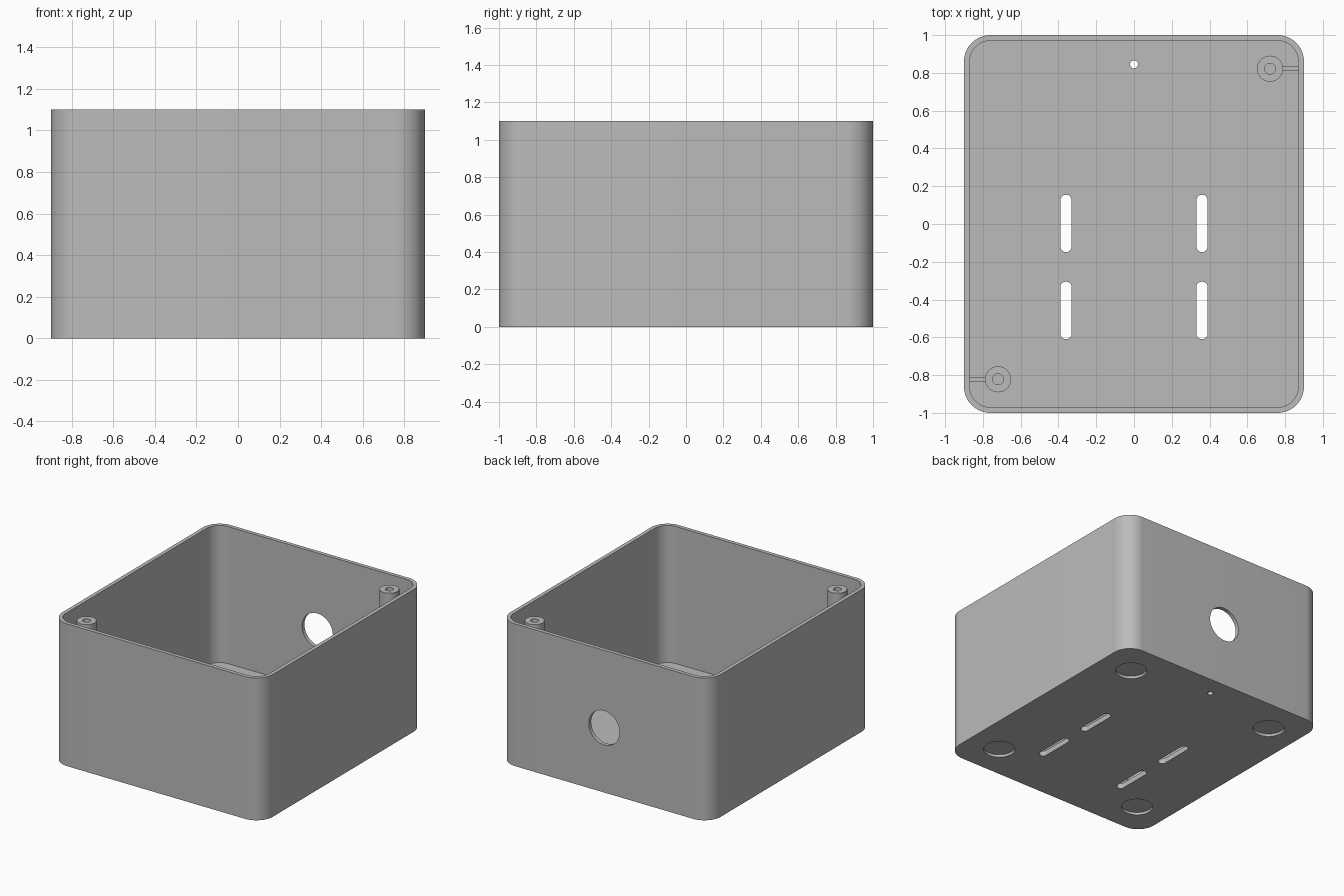
import bpy, bmesh, math
from mathutils import Matrix, Vector

if "Cube" in bpy.data.objects:
    bpy.data.objects.remove(bpy.data.objects["Cube"])

W, L, H = 1.8, 2.0, 1.1
WALL, FLOOR, R = 0.03, 0.04, 0.14

grey = bpy.data.materials.new("plain grey")
grey.diffuse_color = (0.5, 0.5, 0.5, 1)
grey.use_nodes = True
grey.node_tree.nodes["Principled BSDF"].inputs["Base Color"].default_value = grey.diffuse_color


def rounded_rect(w, l, r, seg):
    """Outline of a rectangle with rounded corners, centred on the origin."""
    pts = []
    for i, (sx, sy) in enumerate(((1, 1), (-1, 1), (-1, -1), (1, -1))):
        for k in range(seg + 1):
            a = math.pi / 2 * (i + k / seg)
            pts.append((sx * (w / 2 - r) + r * math.cos(a),
                        sy * (l / 2 - r) + r * math.sin(a)))
    return pts


def circle(r, n=48):
    return [(r * math.cos(2 * math.pi * k / n), r * math.sin(2 * math.pi * k / n))
            for k in range(n)]


def prism(name, outline, z0, z1, at=(0, 0, 0), rot=None):
    """Extrude an outline from z0 to z1, then turn and place it."""
    bm = bmesh.new()
    base = bm.faces.new([bm.verts.new((x, y, z0)) for x, y in outline])
    top = bmesh.ops.extrude_face_region(bm, geom=[base])["geom"]
    bmesh.ops.translate(bm, vec=(0, 0, z1 - z0),
                        verts=[v for v in top if isinstance(v, bmesh.types.BMVert)])
    bmesh.ops.remove_doubles(bm, verts=bm.verts, dist=1e-5)
    bmesh.ops.recalc_face_normals(bm, faces=bm.faces)
    bm.transform(Matrix.Translation(Vector(at)) @ (rot or Matrix()))
    me = bpy.data.meshes.new(name)
    bm.to_mesh(me)
    bm.free()
    me.materials.append(grey)
    ob = bpy.data.objects.new(name, me)
    bpy.context.collection.objects.link(ob)
    return ob


def activate(ob):
    bpy.ops.object.select_all(action='DESELECT')
    ob.select_set(True)
    bpy.context.view_layer.objects.active = ob


def cut(ob, cutter):
    """Subtract the cutter and remove it."""
    activate(ob)
    m = ob.modifiers.new("cut", 'BOOLEAN')
    m.operation, m.solver, m.object = 'DIFFERENCE', 'EXACT', cutter
    bpy.ops.object.modifier_apply(modifier=m.name)
    bpy.data.objects.remove(cutter, do_unlink=True)


def smooth(ob):
    activate(ob)
    bpy.ops.object.shade_smooth_by_angle(angle=math.radians(30))


# Open box with rounded upright corners
box = prism("box", rounded_rect(W, L, R, 16), 0, H)
cut(box, prism("cavity", rounded_rect(W - 2 * WALL, L - 2 * WALL, R - WALL, 16), FLOOR, H + 0.2))

# Round cable opening in the back wall
cut(box, prism("cable_hole", circle(0.132), -0.1, 0.1, (0, L / 2, 0.5),
               Matrix.Rotation(math.pi / 2, 4, 'X')))

# Small hole through the floor
cut(box, prism("pin_hole", circle(0.021, 24), -0.1, 0.1, (0, 0.845, 0)))

# Mounting slots and shallow foot recesses
for sx in (-1, 1):
    for y in (0.003, -0.457):
        cut(box, prism("slot", rounded_rect(0.06, 0.304, 0.0299, 10), -0.1, 0.1, (sx * 0.36, y, 0)))
    for sy in (-1, 1):
        cut(box, prism("foot_recess", circle(0.112), -0.1, 0.02, (sx * 0.64, sy * 0.73, 0)))
smooth(box)

# Screw posts in opposite corners, each tied to its side wall by a thin rib
for side, s in (("right", 1), ("left", -1)):
    x, y = s * 0.72, s * 0.822
    post = prism(side + "_screw_post", circle(0.069, 40), FLOOR - 0.005, 1.07, (x, y, 0))
    cut(post, prism("bore", circle(0.029, 24), 0.45, 1.2, (x, y, 0)))
    smooth(post)
    x0, x1 = 0.76, W / 2 - WALL + 0.005
    prism(side + "_rib", [(s * a, y + s * b) for a, b in
                          ((x0, -0.013), (x1, -0.013), (x1, 0.013), (x0, 0.013))],
          FLOOR - 0.005, 0.95)
